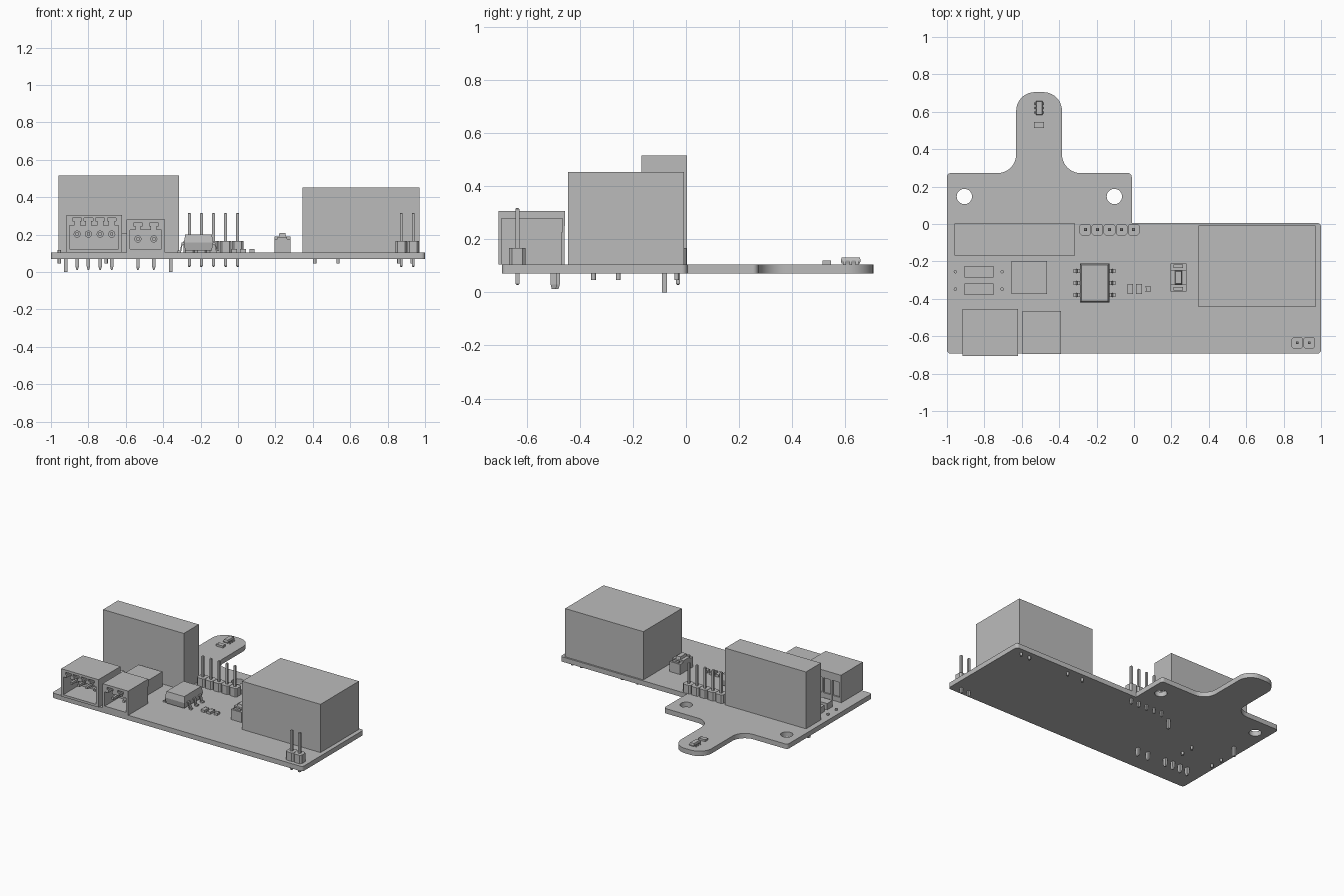
import bpy, bmesh, math
from mathutils import Vector

if "Cube" in bpy.data.objects:
    bpy.data.objects.remove(bpy.data.objects["Cube"])

grey = bpy.data.materials.new("plain grey")
grey.diffuse_color = (0.5, 0.5, 0.5, 1)
grey.use_nodes = True
grey.node_tree.nodes["Principled BSDF"].inputs["Base Color"].default_value = grey.diffuse_color
TOP = 0.105          # upper surface of the circuit board
UNDER = 0.07         # lower surface


def finish(name, bm, smooth=False):
    bmesh.ops.recalc_face_normals(bm, faces=bm.faces)
    me = bpy.data.meshes.new(name)
    bm.to_mesh(me)
    bm.free()
    me.materials.append(grey)
    ob = bpy.data.objects.new(name, me)
    bpy.context.collection.objects.link(ob)
    if smooth:
        bpy.ops.object.select_all(action='DESELECT')
        ob.select_set(True)
        bpy.context.view_layer.objects.active = ob
        bpy.ops.object.shade_smooth_by_angle(angle=math.radians(35))
    return ob


def add_box(bm, x0, x1, y0, y1, z0, z1, taper=0.0):
    vs = []
    for z, t in ((z0, 0), (z1, taper)):
        for x, y in ((x0 + t, y0 + t), (x1 - t, y0 + t), (x1 - t, y1 - t), (x0 + t, y1 - t)):
            vs.append(bm.verts.new((x, y, z)))
    for f in ((3, 2, 1, 0), (4, 5, 6, 7), (0, 1, 5, 4), (1, 2, 6, 5), (2, 3, 7, 6), (3, 0, 4, 7)):
        bm.faces.new([vs[i] for i in f])


def boxes(name, *items):
    bm = bmesh.new()
    for b in items:
        add_box(bm, *b)
    return finish(name, bm)


def add_prism(bm, loops, axis, a, b):
    """Extrude an outline (first loop) with holes (other loops) from a to b."""
    place = (lambda u, v: (u, v, a)) if axis == 'z' else (lambda u, v: (u, a, v))
    step = Vector((0, 0, b - a)) if axis == 'z' else Vector((0, b - a, 0))
    edges = []
    for loop in loops:
        vs = [bm.verts.new(place(u, v)) for u, v in loop]
        edges += [bm.edges.new((vs[i - 1], vs[i])) for i in range(len(vs))]
    cap = bmesh.ops.triangle_fill(bm, edges=edges, use_beauty=True, normal=step.normalized())
    faces = [g for g in cap['geom'] if isinstance(g, bmesh.types.BMFace)]
    ext = bmesh.ops.extrude_face_region(bm, geom=faces, use_keep_orig=True)
    bmesh.ops.translate(bm, vec=step, verts=[g for g in ext['geom'] if isinstance(g, bmesh.types.BMVert)])


def rounded(corners, n=10):
    """Replace each (x, y, radius) corner of a polygon by an arc."""
    out = []
    for i, (x, y, r) in enumerate(corners):
        p = Vector((x, y))
        d0 = (Vector(corners[i - 1][:2]) - p).normalized()
        d1 = (Vector(corners[(i + 1) % len(corners)][:2]) - p).normalized()
        c = p + (d0 + d1) * r
        for k in range(n + 1):
            t = k / n * math.pi / 2
            out.append(tuple(c - d1 * r * math.cos(t) - d0 * r * math.sin(t)))
    return out


def circle(x, y, r, n=32):
    return [(x + r * math.cos(2 * math.pi * i / n), y + r * math.sin(2 * math.pi * i / n)) for i in range(n)]


def pins(name, points, z0, z1, w=0.015, tip=0.004):
    bm = bmesh.new()
    for x, y in points:
        h = w / 2
        add_box(bm, x - h, x + h, y - h, y + h, z0 + tip, z1 - tip)
        add_box(bm, x - h, x + h, y - h, y + h, z1 - tip, z1, tip)
        add_box(bm, x - h, x + h, y - h, y + h, z0 + tip, z0, tip)
    return finish(name, bm)


def studs(name, points, z0, z1, r):
    bm = bmesh.new()
    for x, y in points:
        add_prism(bm, [circle(x, y, r, 12)], 'z', z0, z1)
    return finish(name, bm, True)


# Circuit board with a narrow rounded tongue and two mounting holes
outline = rounded([(-1, -0.693, 0.02), (1, -0.693, 0.02), (1, 0.005, 0.02), (-0.012, 0.005, 0.005),
                   (-0.012, 0.272, 0.02), (-0.385, 0.272, 0.1), (-0.385, 0.705, 0.1),
                   (-0.63, 0.705, 0.1), (-0.63, 0.272, 0.1), (-1, 0.272, 0.02)])
bm = bmesh.new()
add_prism(bm, [outline, circle(-0.907, 0.147, 0.041), circle(-0.105, 0.147, 0.041)], 'z', UNDER, TOP)
finish("circuit_board", bm, True)

# Large block components and their pins under the board
boxes("relay", (-0.96, -0.315, -0.168, 0.003, TOP, 0.515))
boxes("power_module", (0.345, 0.97, -0.445, -0.007, TOP, 0.453))
boxes("inductor", (-0.655, -0.465, -0.375, -0.197, TOP, 0.21))
boxes("relay_pins", *[(x - 0.009, x + 0.009, -0.09, -0.072, 0, TOP) for x in (-0.92, -0.36)])
studs("module_pins", [(x, -0.035) for x in (0.41, 0.535, 0.86, 0.93)], 0.046, TOP, 0.009)

# Diodes with their lead ends
boxes("diodes", *[(-0.905, -0.75, y - 0.031, y + 0.031, TOP, 0.15) for y in (-0.255, -0.348)])
studs("diode_leads", [(x, y) for x in (-0.955, -0.705) for y in (-0.255, -0.348)], 0.046, 0.117, 0.009)


# Plug sockets: keyed front opening, solid rear wall, contacts
def socket(name, x0, x1, y0, y1, z1, xs, zc):
    low, mid, high = TOP + 0.017, z1 - 0.055, z1 - 0.017
    hole = [(x0 + 0.018, low), (x1 - 0.018, low), (x1 - 0.018, mid)]
    for x in reversed(xs):                 # T shaped keyway above each contact
        hole += [(x + 0.014, mid), (x + 0.014, high - 0.016), (x + 0.024, high - 0.016), (x + 0.024, high),
                 (x - 0.024, high), (x - 0.024, high - 0.016), (x - 0.014, high - 0.016), (x - 0.014, mid)]
    hole.append((x0 + 0.018, mid))
    rect = [(x0, TOP), (x1, TOP), (x1, z1), (x0, z1)]
    bm = bmesh.new()
    add_prism(bm, [rect, hole], 'y', y0, y1 - 0.07)
    add_box(bm, x0, x1, y1 - 0.07, y1 - 0.015, TOP, z1)
    add_box(bm, x0, x1, y1 - 0.015, y1, z1 - 0.055, z1)
    add_box(bm, x0, x1, y1 - 0.015, y1 - 0.005, TOP, TOP + 0.035)
    for i in range(len(xs) + 1):           # ribs on the rear wall
        x = x0 + 0.006 + (x1 - x0 - 0.012) * i / len(xs)
        add_box(bm, x - 0.006, x + 0.006, y1 - 0.015, y1 - 0.003, TOP, z1 - 0.055)
    finish(name + "_housing", bm)
    bm = bmesh.new()
    for x in xs:
        add_prism(bm, [circle(x, zc, 0.019, 16)], 'y', y0 + 0.09, y1 - 0.07)
        add_box(bm, x - 0.008, x + 0.008, y0 + 0.03, y1 - 0.07, zc - 0.008, zc + 0.008)
        add_box(bm, x - 0.009, x + 0.009, y1 - 0.045, y1 - 0.02, 0.03, TOP)
        add_box(bm, x - 0.009, x + 0.009, y1 - 0.045, y1 - 0.02, 0.03, 0.012, 0.005)
    finish(name + "_contacts", bm)


socket("four_way_socket", -0.918, -0.62, -0.705, -0.455, 0.305, [-0.86, -0.8, -0.737, -0.675], 0.203)
socket("two_way_socket", -0.595, -0.39, -0.695, -0.465, 0.28, [-0.535, -0.45], 0.177)


# Pin headers
def header(name, xs, y):
    bm = bmesh.new()
    for x in xs:
        r = [(x - 0.031, y - 0.02), (x - 0.02, y - 0.031), (x + 0.02, y - 0.031), (x + 0.031, y - 0.02),
             (x + 0.031, y + 0.02), (x + 0.02, y + 0.031), (x - 0.02, y + 0.031), (x - 0.031, y + 0.02)]
        add_prism(bm, [r], 'z', TOP, 0.166)
    finish(name + "_base", bm)
    pins(name + "_pins", [(x, y) for x in xs], 0.028, 0.317)


header("long_header", [-0.26 + 0.0645 * i for i in range(5)], -0.03)
header("short_header", [0.873, 0.937], -0.635)


# Gull-wing chips, leads mirrored to both sides
def chip(name, cx, cy, w, d, z0, z1, ys, reach, lw, t):
    mid = (z0 + z1) / 2
    bm = bmesh.new()
    add_box(bm, cx - w / 2, cx + w / 2, cy - d / 2, cy + d / 2, mid, z1, t * 0.8)
    add_box(bm, cx - w / 2, cx + w / 2, cy - d / 2, cy + d / 2, mid, z0, t * 0.8)
    finish(name + "_body", bm)
    bm = bmesh.new()
    for s in (-1, 1):
        a = w / 2
        prof = [(a - t, mid), (a + reach * .35, mid), (a + reach * .6, TOP + t), (a + reach, TOP + t),
                (a + reach, TOP), (a + reach * .45, TOP), (a + reach * .2, mid - t), (a - t, mid - t)]
        for y in ys:
            add_prism(bm, [[(cx + s * u, v) for u, v in prof]], 'y', y - lw / 2, y + lw / 2)
    finish(name + "_leads", bm)


chip("optocoupler", -0.211, -0.316, 0.158, 0.21, 0.115, 0.2, (-0.252, -0.316, -0.38), 0.033, 0.022, 0.01)
chip("sensor", -0.507, 0.62, 0.036, 0.075, 0.108, 0.13, (0.597, 0.62, 0.643), 0.01, 0.011, 0.004)

# Push button
boxes("button_body", (0.195, 0.28, -0.36, -0.212, TOP, 0.178), (0.195, 0.28, -0.325, -0.247, 0.178, 0.191),
      (0.212, 0.263, -0.355, -0.337, 0.178, 0.188), (0.212, 0.263, -0.235, -0.217, 0.178, 0.188))
boxes("button_cap", (0.218, 0.257, -0.323, -0.249, 0.191, 0.21, 0.004))


# Small chip parts with raised end caps
def chip_part(name, x, y, w, d, h, along_y):
    c = 0.22
    if along_y:
        ends = [(x - w / 2, x + w / 2, y + s * d / 2 - (d * c if s > 0 else 0),
                 y + s * d / 2 + (d * c if s < 0 else 0), TOP, TOP + h) for s in (-1, 1)]
    else:
        ends = [(x + s * w / 2 - (w * c if s > 0 else 0), x + s * w / 2 + (w * c if s < 0 else 0),
                 y - d / 2, y + d / 2, TOP, TOP + h) for s in (-1, 1)]
    boxes(name, (x - w * .48, x + w * .48, y - d * .48, y + d * .48, TOP, TOP + h * 0.93), *ends)


chip_part("resistor_a", -0.02, -0.348, 0.03, 0.053, 0.017, True)
chip_part("resistor_b", 0.027, -0.348, 0.03, 0.053, 0.017, True)
chip_part("small_led", 0.076, -0.348, 0.027, 0.032, 0.017, True)
chip_part("tongue_capacitor", -0.508, 0.53, 0.054, 0.032, 0.015, False)
